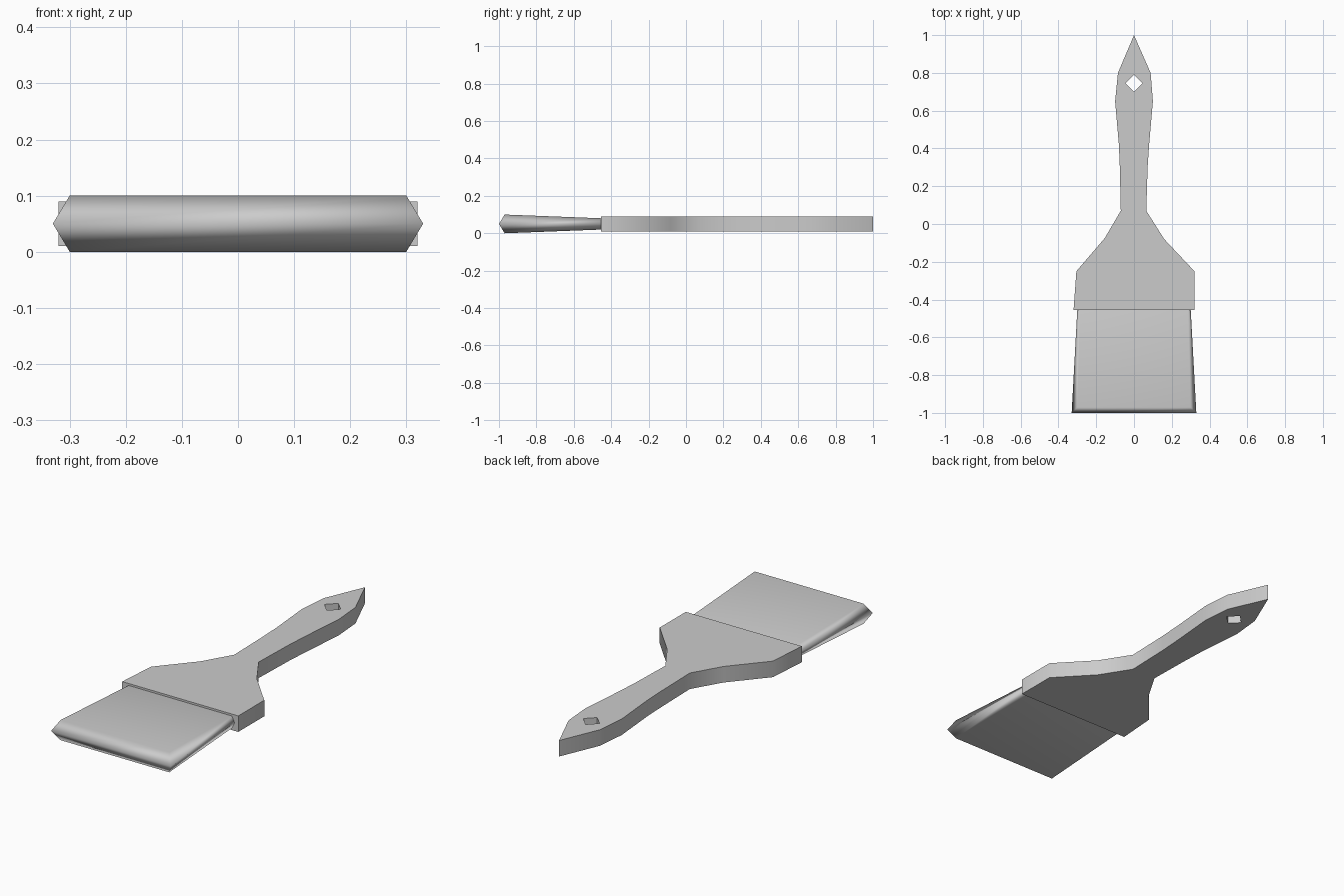
import bpy, bmesh
from math import radians

cube = bpy.data.objects.get("Cube")
if cube:
    bpy.data.objects.remove(cube, do_unlink=True)

grey = bpy.data.materials.new("plain grey")
grey.use_nodes = True
grey.diffuse_color = (0.6, 0.6, 0.6, 1)
bsdf = next(n for n in grey.node_tree.nodes if n.type == 'BSDF_PRINCIPLED')
bsdf.inputs["Base Color"].default_value = grey.diffuse_color


def make_object(name, bm, angle):
    bmesh.ops.recalc_face_normals(bm, faces=bm.faces[:])
    mesh = bpy.data.meshes.new(name)
    bm.to_mesh(mesh)
    bm.free()
    mesh.materials.append(grey)
    obj = bpy.data.objects.new(name, mesh)
    bpy.context.collection.objects.link(obj)
    bpy.ops.object.select_all(action='DESELECT')
    obj.select_set(True)
    bpy.context.view_layer.objects.active = obj
    bpy.ops.object.shade_smooth_by_angle(angle=radians(angle))
    return obj


def add_loop(bm, points, z):
    verts = [bm.verts.new((x, y, z)) for x, y in points]
    return [bm.edges.new((v, verts[i - 1])) for i, v in enumerate(verts)]


# Handle: flat outline with a diamond hanging hole, extruded upward
right_side = [(0.32, -0.455), (0.32, -0.25), (0.16, -0.08), (0.065, 0.07),
              (0.072, 0.3), (0.08, 0.42), (0.1, 0.65), (0.088, 0.8)]
left_side = [(-0.085, 0.8), (-0.1, 0.65), (-0.08, 0.42), (-0.075, 0.3),
             (-0.07, 0.07), (-0.155, -0.075), (-0.305, -0.25), (-0.32, -0.455)]
r, hole_y = 0.045, 0.745
hole = [(r, hole_y), (0, hole_y + r), (-r, hole_y), (0, hole_y - r)]

bm = bmesh.new()
edges = add_loop(bm, right_side + [(0, 1)] + left_side, 0.01)
edges += add_loop(bm, hole, 0.01)
bmesh.ops.triangle_fill(bm, edges=edges, use_beauty=True)
top = bmesh.ops.extrude_face_region(bm, geom=bm.faces[:])["geom"]
bmesh.ops.translate(bm, vec=(0, 0, 0.08),
                    verts=[g for g in top if isinstance(g, bmesh.types.BMVert)])
make_object("handle", bm, 45)


# Bristles: six-sided section flaring toward a wedge-shaped tip
def bristle_ring(bm, y, tip_y, flat, wide, half):
    section = [(flat, y, half), (wide, tip_y, 0), (flat, y, -half),
               (-flat, y, -half), (-wide, tip_y, 0), (-flat, y, half)]
    return [bm.verts.new((x, v, 0.05 + z)) for x, v, z in section]


bm = bmesh.new()
root = bristle_ring(bm, -0.45, -0.45, 0.285, 0.3, 0.03)
tip = bristle_ring(bm, -0.97, -1.0, 0.3, 0.33, 0.05)
for i in range(6):
    bm.faces.new((root[i - 1], root[i], tip[i], tip[i - 1]))
bm.faces.new(root)
bm.faces.new((tip[0], tip[1], tip[4], tip[5]))
bm.faces.new((tip[1], tip[2], tip[3], tip[4]))
bristles = make_object("bristles", bm, 180)
weighted = bristles.modifiers.new("area weighted shading", 'WEIGHTED_NORMAL')
weighted.mode = 'FACE_AREA'
